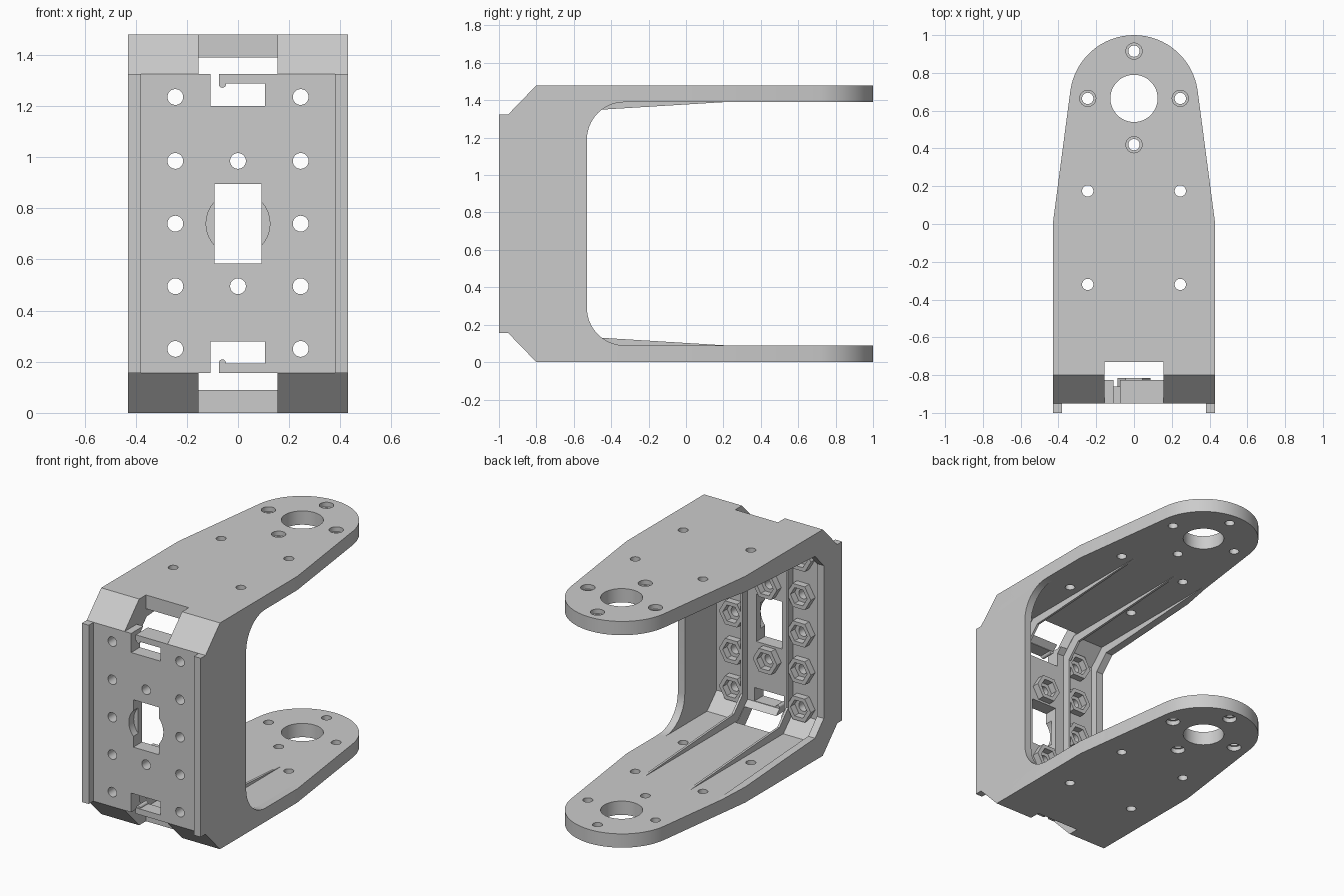
import bpy, bmesh, math

if "Cube" in bpy.data.objects:
    bpy.data.objects.remove(bpy.data.objects["Cube"])

H = 1.48            # overall height
FRONT, FLOOR = -0.95, -0.86


def prisms(name, bodies):
    """One object from extruded polygons: (axis, points, start, end)."""
    bm = bmesh.new()
    for axis, pts, a, b in bodies:
        def place(p, d):
            return {'X': (d, p[0], p[1]), 'Y': (p[0], d, p[1]), 'Z': (p[0], p[1], d)}[axis]
        lo = [bm.verts.new(place(p, a)) for p in pts]
        hi = [bm.verts.new(place(p, b)) for p in pts]
        bm.faces.new(lo)
        bm.faces.new(hi[::-1])
        n = len(pts)
        for i in range(n):
            j = (i + 1) % n
            bm.faces.new((lo[j], lo[i], hi[i], hi[j]))
    bmesh.ops.recalc_face_normals(bm, faces=bm.faces)
    me = bpy.data.meshes.new(name)
    bm.to_mesh(me)
    bm.free()
    ob = bpy.data.objects.new(name, me)
    bpy.context.collection.objects.link(ob)
    return ob


def boolean(ob, other, op='DIFFERENCE'):
    m = ob.modifiers.new(op.lower(), 'BOOLEAN')
    m.operation, m.object, m.solver = op, other, 'EXACT'
    bpy.context.view_layer.objects.active = ob
    bpy.ops.object.modifier_apply(modifier=m.name)


def ngon(cx, cy, r, n=32):
    return [(cx + r * math.cos(2 * math.pi * i / n), cy + r * math.sin(2 * math.pi * i / n))
            for i in range(n)]


def rect(x0, x1, y0, y1):
    return [(x0, y0), (x1, y0), (x1, y1), (x0, y1)]


def arc(cx, cy, r, a0, a1, n):
    return [(cx + r * math.cos(math.radians(a0 + (a1 - a0) * i / n)),
             cy + r * math.sin(math.radians(a0 + (a1 - a0) * i / n))) for i in range(n + 1)]


def flip(pts):
    """Mirror a (side, z) profile about mid height."""
    return [(p[0], H - p[1]) for p in pts][::-1]


def c_profile(outer, inner):
    """Full C section from its lower outer edge and upper inner edge."""
    return outer + flip(outer) + inner + flip(inner)


# Side profiles (y, z)
outer = [(1.1, 0), (-0.8, 0), (FRONT, 0.155)]
floor_edge = [(1.1, 1.39), (-0.76, 1.39), (FLOOR, 1.29)]
rib_outer = [(0.22, 0.05), (-0.78, 0.05), (-0.9, 0.17)]
rib_inner = [(0.22, 1.391), (-0.45, 1.35), (-0.72, 1.335), (-0.81, 1.24)]
wall_outer = [(0.2, 0), (-0.8, 0), (FRONT, 0.155)]
wall_inner = [(0.2, 1.39)] + flip(arc(-0.33, 0.29, 0.2, 180, 270, 10))

# Plan outline with rounded arm tips
plan = [(-0.43, -1.1), (0.43, -1.1), (0.43, 0)] + arc(0, 0.66, 0.34, 8, 172, 32) + [(-0.43, 0)]
trim = prisms("plan_trim", [('Z', plan, -0.1, H + 0.1)])

# Main C-shaped shell
shell = prisms("bracket_shell", [('X', c_profile(outer, floor_edge), -0.5, 0.5)])
boolean(shell, trim, 'INTERSECT')

# Cable notches at the two bends
notch = prisms("notch_cutter", [('X', rect(-1.1, -0.73, z0, z1), -0.155, 0.155)
                                for z0, z1 in ((-0.1, 0.155), (1.325, H + 0.1))])
boolean(shell, notch)

# Back plate window, its round recess and the hooked cable slots
slot = [(-0.108, 1.2), (0.105, 1.2), (0.105, 1.287), (-0.075, 1.287), (-0.075, 1.36), (-0.108, 1.36)]
window = prisms("window_cutter", [
    ('Y', rect(-0.092, 0.092, 0.585, 0.895), -1.1, -0.7),
    ('Y', slot, -1.1, -0.7),
    ('Y', flip(slot), -1.1, -0.7)])
boolean(shell, window)
recess = prisms("recess_cutter", [('Y', ngon(0, 0.74, 0.125), -1.1, -0.9)])
boolean(shell, recess)

# Screw holes in back plate and arms, with the large horn opening
plate_holes = [(x, z) for x in (-0.245, 0.245) for z in (0.25, 0.495, 0.74, 0.985, 1.235)]
plate_holes += [(0, 0.495), (0, 0.985)]
horn_holes = [(-0.245, 0.665), (0.245, 0.665), (0, 0.915), (0, 0.42)]
arm_holes = horn_holes + [(x, y) for x in (-0.245, 0.245) for y in (0.175, -0.32)]
plate_cut = prisms("plate_hole_cutter",
                   [('Y', ngon(x, z, 0.031, 24), -1.1, -0.75) for x, z in plate_holes])
boolean(shell, plate_cut)
arm_cut = prisms("arm_hole_cutter",
                 [('Z', ngon(x, y, 0.03, 24), -0.1, H + 0.1) for x, y in arm_holes] +
                 [('Z', ngon(0, 0.665, 0.125, 48), -0.1, H + 0.1)])
boolean(shell, arm_cut)
bores = prisms("counterbore_cutter",
               [('Z', ngon(x, y, 0.043, 24), a, b) for x, y in horn_holes
                for a, b in ((-0.1, 0.03), (H - 0.03, H + 0.1))])
boolean(shell, bores)

# Deep gusset wall on the right side
wall = prisms("right_side_wall", [('X', c_profile(wall_outer, wall_inner), 0.38, 0.5)])
boolean(wall, trim, 'INTERSECT')

# Low stiffening ribs: left edge and either side of the centre
rib_section = c_profile(rib_outer, rib_inner)
ribs = prisms("stiffening_ribs", [('X', rib_section, a, b) for a, b in
                                  ((-0.5, -0.38), (-0.172, -0.157), (0.157, 0.172))])
boolean(ribs, trim, 'INTERSECT')

# Raised front rails
prisms("front_rails", [('Z', rect(x, x + 0.05, -1.0, -0.94), 0.155, 1.325)
                       for x in (-0.43, 0.38)])

# Hexagonal nut seats behind each plate hole
seats = prisms("nut_seats", [('Y', ngon(x, z, 0.088, 6), FLOOR - 0.01, -0.815) for x, z in plate_holes])
pockets = prisms("nut_pocket_cutter", [('Y', ngon(x, z, 0.06, 6), -0.9, -0.7) for x, z in plate_holes])
boolean(seats, pockets)

# Small rounded hook ends on the cable tabs
prisms("hook_ends", [('Y', ngon(-0.061, z, 0.014, 16), -0.945, FLOOR) for z in (1.285, H - 1.285)])

# Cutters are applied, so remove them
for cutter in (trim, notch, window, recess, plate_cut, arm_cut, bores, pockets):
    bpy.data.objects.remove(cutter, do_unlink=True)

for ob in bpy.context.collection.objects:
    bpy.ops.object.select_all(action='DESELECT')
    ob.select_set(True)
    bpy.context.view_layer.objects.active = ob
    bpy.ops.object.shade_smooth_by_angle(angle=math.radians(25))
